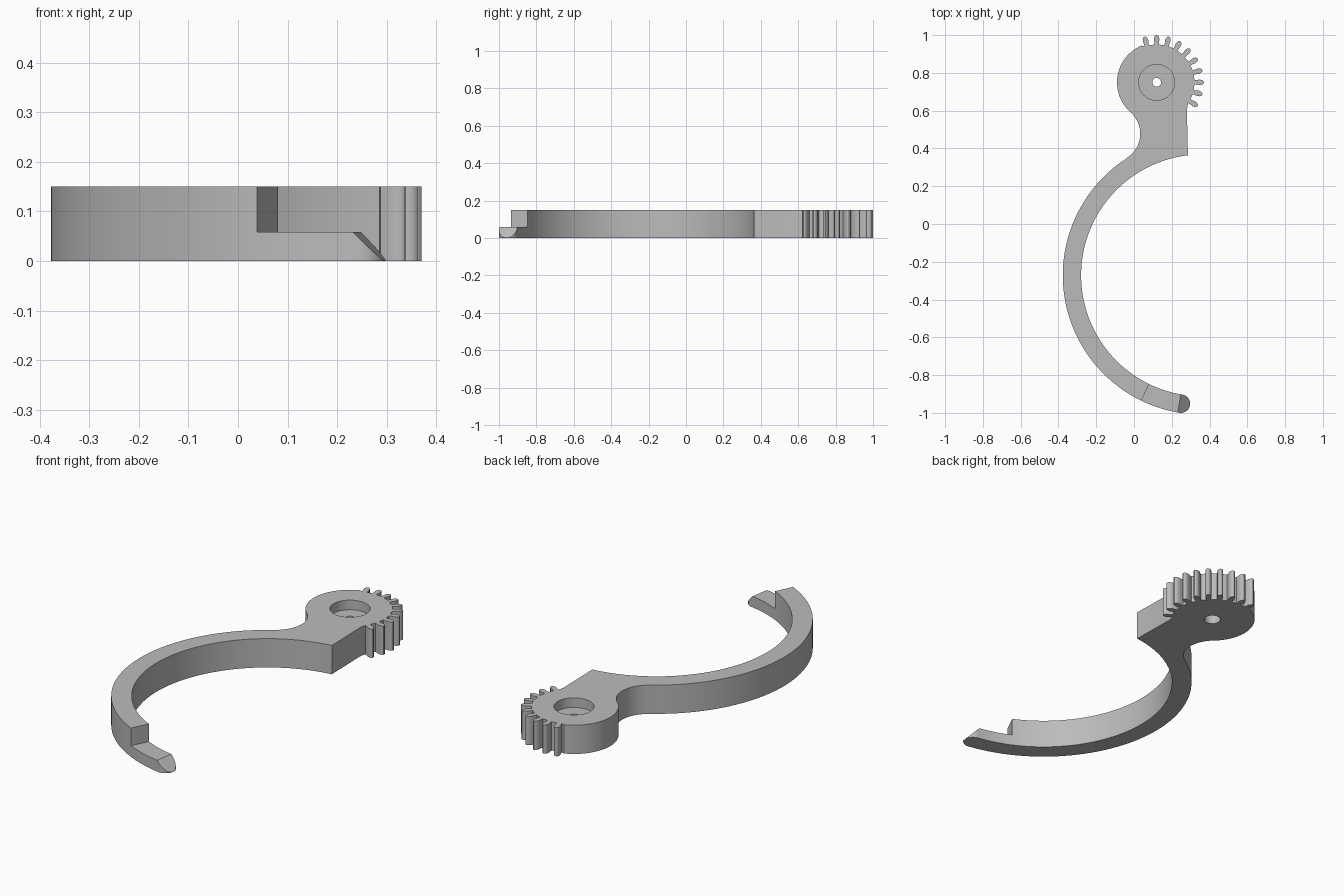
import bpy, bmesh
from math import cos, sin, radians, degrees, atan2
from mathutils import Matrix, Vector

cube = bpy.data.objects.get("Cube")
if cube:
    bpy.data.objects.remove(cube)

THICK = 0.15
GEAR = Vector((0.12, 0.75))        # gear centre
HOOK = Vector((0.36, -0.272))      # centre of the curved finger
INNER, OUTER = 0.64, 0.737
MID, HALF = (INNER + OUTER) / 2, (OUTER - INNER) / 2
TIP = 260.7                        # angle where the finger ends

grey = bpy.data.materials.new("plain_grey")
grey.use_nodes = True
grey.diffuse_color = (0.5, 0.5, 0.5, 1)
grey.node_tree.nodes["Principled BSDF"].inputs["Base Color"].default_value = (0.5, 0.5, 0.5, 1)


def polar(centre, radius, angle):
    a = radians(angle)
    return centre + Vector((cos(a), sin(a))) * radius


def arc(centre, radius, start, end, steps):
    return [polar(centre, radius, start + (end - start) * i / steps) for i in range(steps + 1)]


def extrude_outline(name, points, direction):
    """Solid made by extruding a closed outline of 3D points."""
    bm = bmesh.new()
    face = bm.faces.new([bm.verts.new(p) for p in points])
    top = bmesh.ops.extrude_face_region(bm, geom=[face])["geom"]
    bmesh.ops.translate(bm, vec=direction, verts=[v for v in top if isinstance(v, bmesh.types.BMVert)])
    bmesh.ops.recalc_face_normals(bm, faces=bm.faces)
    mesh = bpy.data.meshes.new(name)
    bm.to_mesh(mesh)
    bm.free()
    obj = bpy.data.objects.new(name, mesh)
    bpy.context.collection.objects.link(obj)
    mesh.materials.append(grey)
    return obj


def cut(target, cutter):
    cutter.hide_render = True
    mod = target.modifiers.new("cut", "BOOLEAN")
    mod.operation, mod.solver, mod.object = "DIFFERENCE", "EXACT", cutter
    bpy.ops.object.select_all(action="DESELECT")
    bpy.context.view_layer.objects.active = target
    target.select_set(True)
    bpy.ops.object.modifier_apply(modifier=mod.name)
    bpy.data.objects.remove(cutter)


def finger_cutter(name, angle, side):
    """Prism across the finger; side points are (along the finger, height)."""
    frame = Matrix.Translation(HOOK.to_3d()) @ Matrix.Rotation(radians(angle), 4, "Z")
    points = [frame @ Vector((0.5, y, z)) for y, z in side]
    return extrude_outline(name, points, frame.to_3x3() @ Vector((0.4, 0, 0)))


def disc_cutter(name, radius, low, high):
    points = [p.to_3d() + Vector((0, 0, low)) for p in arc(GEAR, radius, 0, 352.5, 47)]
    return extrude_outline(name, points, Vector((0, 0, high - low)))


# Outline: neck edge and gear teeth
outline = [Vector((0.28, 0.61))]
flank = [(0.2, 0.012), (0.214, 0.0125), (0.228, 0.015), (0.24, 0.012), (0.247, 0.008), (0.25, 0.003)]
for angle in range(-30, 106, 15):
    out = polar(Vector((0, 0)), 1, angle)
    side = Vector((-out.y, out.x))
    outline += [GEAR + out * r - side * w for r, w in flank]
    outline += [GEAR + out * r + side * w for r, w in reversed(flank)]

# Outline: round back of the gear, then the concave neck
fillet_centre, fillet_radius = Vector((-0.117, 0.478)), 0.15
join = polar(fillet_centre, fillet_radius, 41) - GEAR
outline += arc(GEAR, 0.21, 112, degrees(atan2(join.y, join.x)) % 360 - 1, 32)
outline += arc(fillet_centre, fillet_radius, 41, -57, 24)

# Outline: curved finger with a round end
outline += arc(HOOK, OUTER, 123, TIP, 64)
outline += arc(polar(HOOK, MID, TIP), HALF, TIP, TIP + 180, 20)[1:-1]
outline += arc(HOOK, INNER, TIP, 96.7, 72)

arm = extrude_outline("geared_gripper_arm", [p.to_3d() for p in outline], Vector((0, 0, THICK)))

# Lowered fingertip and its sloped end
cut(arm, finger_cutter("step_cutter", 244.1, [(0, 0.058), (0.3, 0.058), (0.3, 0.3), (0, 0.3)]))
slope = HALF + 0.0005
frame_shift = [(slope + 0.05, -0.05), (0.3, -0.05), (0.3, 0.2), (slope - 0.2, 0.2)]
cut(arm, finger_cutter("slope_cutter", TIP, frame_shift))

# Pivot: wide recess on top, narrow bore, wider bore below
cut(arm, disc_cutter("recess_cutter", 0.095, 0.1, 0.3))
cut(arm, disc_cutter("bore_cutter", 0.023, -0.1, 0.3))
cut(arm, disc_cutter("lower_bore_cutter", 0.04, -0.1, 0.05))

bpy.ops.object.select_all(action="DESELECT")
bpy.context.view_layer.objects.active = arm
arm.select_set(True)
bpy.ops.object.shade_smooth_by_angle(angle=radians(30))
